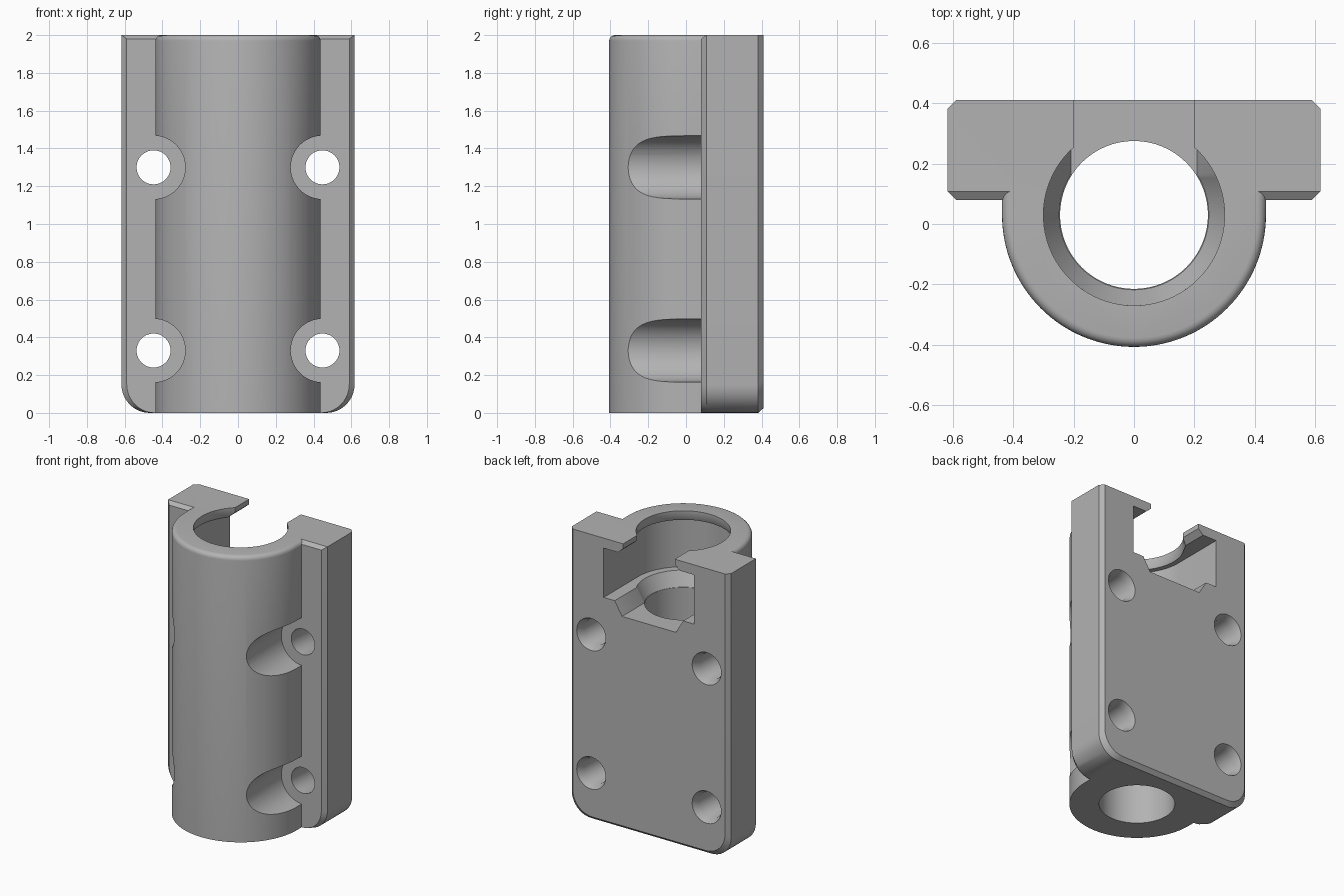
import bpy, bmesh, math

cube = bpy.data.objects.get("Cube")
if cube:
    bpy.data.objects.remove(cube, do_unlink=True)

AXIS_Y = 0.03      # depth of the bore axis
BACK = 0.41        # back face of the plate

mat = bpy.data.materials.new("mid_grey")
mat.use_nodes = True
grey = (0.45, 0.45, 0.45, 1)
mat.diffuse_color = grey
mat.node_tree.nodes["Principled BSDF"].inputs["Base Color"].default_value = grey


def loft(name, rings):
    """Closed solid skinned over rings with equal point counts."""
    bm = bmesh.new()
    loops = [[bm.verts.new(p) for p in ring] for ring in rings]
    n = len(loops[0])
    for a, b in zip(loops, loops[1:]):
        for i in range(n):
            j = (i + 1) % n
            bm.faces.new((a[i], a[j], b[j], b[i]))
    bm.faces.new(loops[0])
    bm.faces.new(loops[-1])
    bmesh.ops.recalc_face_normals(bm, faces=bm.faces)
    mesh = bpy.data.meshes.new(name)
    bm.to_mesh(mesh)
    bm.free()
    mesh.materials.append(mat)
    obj = bpy.data.objects.new(name, mesh)
    bpy.context.collection.objects.link(obj)
    return obj


def arch(z, r, w, back, n=64):
    """Round front of radius r joined to a slot of half width w."""
    a = math.acos(min(1, w / r))
    pts = [(w, back, z), (-w, back, z)]
    for i in range(n + 1):
        t = math.pi - a + (math.pi + 2 * a) * i / n
        pts.append((r * math.cos(t), AXIS_Y + r * math.sin(t), z))
    return pts


def circle_y(x, z, r, y, n=48):
    return [(x + r * math.cos(math.tau * i / n), y,
             z + r * math.sin(math.tau * i / n)) for i in range(n)]


def combine(target, tool, operation):
    tool.hide_render = True
    mod = target.modifiers.new(operation, "BOOLEAN")
    mod.operation = operation
    mod.solver = "EXACT"
    mod.object = tool
    bpy.context.view_layer.objects.active = target
    bpy.ops.object.modifier_apply(modifier=mod.name)
    bpy.data.objects.remove(tool, do_unlink=True)


# Barrel with a rounded top rim
R, F = 0.437, 0.03
rim = [(0, R)]
for i in range(6):
    t = math.radians(18 * i)
    rim.append((2 - F + F * math.sin(t), R - F + F * math.cos(t)))
barrel = loft("bearing_block", [arch(z, r, r, 0.25) for z, r in rim])

# Screw head clearances scooped out of the barrel sides
screws = [(x, z) for x in (-0.447, 0.447) for z in (0.33, 1.3)]
for x, z in screws:
    combine(barrel, loft("head_cutter", [circle_y(x, z, 0.168, -0.6),
                                         circle_y(x, z, 0.168, 0.35)]), "DIFFERENCE")


# Mounting plate with rounded bottom corners and chamfered edges
def plate_ring(y, side=0, top=0, bottom=0, half=0.617, rad=0.15, n=10):
    right = [(half - side, y, 2 - top)]
    for i in range(n + 1):
        t = math.pi / 2 * i / n
        right.append((half - side - rad + rad * math.cos(t), y,
                      bottom + rad - rad * math.sin(t)))
    return right + [(-px, py, pz) for px, py, pz in reversed(right)]


plate = loft("mounting_plate", [plate_ring(0.08, side=0.028, top=0.02),
                                plate_ring(0.108),
                                plate_ring(0.382),
                                plate_ring(BACK, side=0.028, bottom=0.025)])
combine(barrel, plate, "UNION")

# Main bore
combine(barrel, loft("bore_cutter", [arch(-0.1, 0.245, 0.001, AXIS_Y + 0.245),
                                     arch(1.7, 0.245, 0.001, AXIS_Y + 0.245)]), "DIFFERENCE")

# Undercut pocket, open at the top and at the back
levels = [(2.1, 0.3, 0.2), (1.965, 0.3, 0.2), (1.93, 0.315, 0.24),
          (1.93, 0.35, 0.35), (1.585, 0.35, 0.35),
          (1.585, 0.3, 0.265), (1.49, 0.248, 0.208)]
combine(barrel, loft("pocket_cutter", [arch(z, r, w, 0.6) for z, r, w in levels]),
        "DIFFERENCE")

# Screw holes, countersunk at the back
for x, z in screws:
    steps = [(-0.1, 0.09), (0.36, 0.09), (0.45, 0.13)]
    combine(barrel, loft("hole_cutter", [circle_y(x, z, r, y) for y, r in steps]),
            "DIFFERENCE")

# Smooth curved walls, crisp edges
bpy.ops.object.select_all(action="DESELECT")
barrel.select_set(True)
bpy.context.view_layer.objects.active = barrel
bpy.ops.object.shade_smooth_by_angle(angle=math.radians(30))
